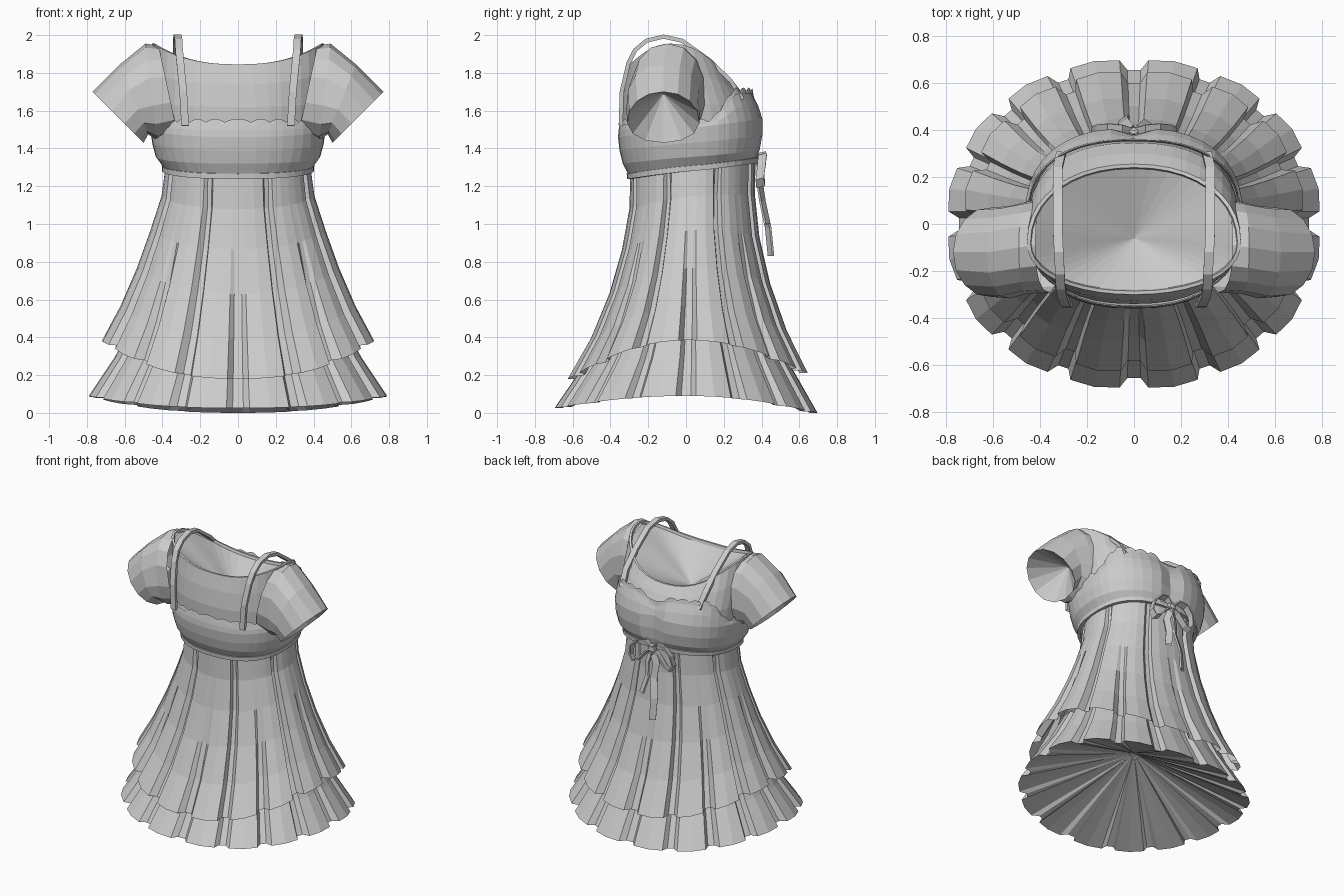
import bpy, bmesh, math
from mathutils import Vector
from math import sin, cos, pi, exp

if "Cube" in bpy.data.objects:
    bpy.data.objects.remove(bpy.data.objects["Cube"])


def make(name, verts, faces, mirror=False):
    me = bpy.data.meshes.new(name)
    me.from_pydata([tuple(v) for v in verts], [], faces)
    bm = bmesh.new()
    bm.from_mesh(me)
    bmesh.ops.recalc_face_normals(bm, faces=bm.faces)
    bm.to_mesh(me)
    bm.free()
    ob = bpy.data.objects.new(name, me)
    bpy.context.collection.objects.link(ob)
    if mirror:
        ob.modifiers.new("mirror", 'MIRROR')
    return ob


def loft(name, rings, apex=None, mirror=False):
    """Skin closed rings; apex closes the last ring with a fan."""
    n = len(rings[0])
    verts = [p for r in rings for p in r]
    faces = [(k*n+i, k*n+(i+1) % n, (k+1)*n+(i+1) % n, (k+1)*n+i)
             for k in range(len(rings)-1) for i in range(n)]
    if apex:
        b = (len(rings)-1)*n
        faces += [(b+i, b+(i+1) % n, len(verts)) for i in range(n)]
        verts.append(apex)
    return make(name, verts, faces, mirror)


def spow(v, p):
    return math.copysign(abs(v)**p, v)


def point(a, rx, yf, yb, z, cy=0.03, e=2.4, dip=0.0):
    """Point on a rounded body outline; yf is the bust side, yb the other."""
    c, s = spow(cos(a), 2/e), spow(sin(a), 2/e)
    x = rx*c
    y = cy + s*((yf-cy) if s > 0 else (cy-yb))
    if s > 0:
        y -= dip*exp(-(x/0.06)**2)
    return Vector((x, y, z))


def angles(n):
    return [2*pi*i/n for i in range(n)]


def tilt(a, zb, zf):
    return zb + (zf-zb)*(1+sin(a))/2


def saddle(a, zf, zs, zb, p=2.3):
    z = zf if sin(a) > 0 else zb
    return z + (zs-z)*abs(cos(a))**p


# Under-blouse with closed neckline
A = angles(40)
specs = [(.44, .36, -.335, .03, 1.45, 1.45, 1.45, 2.4),
         (.45, .345, -.34, .0, 1.61, 1.64, 1.62, 2.35),
         (.455, .30, -.325, -.04, 1.69, 1.80, 1.74, 2.25),
         (.455, .255, -.30, -.08, 1.75, 1.955, 1.845, 2.15),
         (.44, .24, -.285, -.08, 1.75, 1.955, 1.845, 2.15),
         (.435, .235, -.28, -.08, 1.73, 1.935, 1.825, 2.15)]
loft("blouse", [[point(a, rx, yf, yb, saddle(a, zf, zs, zb), cy, e) for a in A]
                for rx, yf, yb, cy, zf, zs, zb, e in specs], (0, -.06, 1.62))


# Short puffed sleeves with closed openings, wider towards the underside
def sleeve_ring(c, top, ry, n=14, e=2.4):
    return [Vector((c[0]+top[0]*spow(cos(b), 2/e),
                    c[1]+ry*(1-.12*cos(b))*spow(sin(b), 2/e),
                    c[2]+top[1]*spow(cos(b), 2/e))) for b in angles(n)]


loft("sleeve", [sleeve_ring((.37, -.09, 1.71), (.05, .235), .20),
                sleeve_ring((.46, -.10, 1.70), (.03, .255), .195),
                sleeve_ring((.55, -.12, 1.66), (.075, .185), .195),
                sleeve_ring((.635, -.12, 1.565), (.135, .135), .19, e=2.1)],
     (.47, -.12, 1.69), True)


# Overdress bodice with two bust cups
def edge(a):
    s = sin(a)
    if s <= 0:
        return 1.535
    t = min(1, max(0, (s-.2)/.5))
    x = .45*spow(cos(a), 2/2.4)
    return 1.535 + .165*t*t*(3-2*t) - .06*exp(-(x/.08)**2)


def top_point(a, z_off=0.0, out=0.0):
    return point(a, .45+out, .355+out, -.35-out, edge(a)+z_off)


loft("bodice", [
    [point(a, .39, .37, -.30, tilt(a, 1.25, 1.34)) for a in A],
    [point(a, .435, .395, -.335, tilt(a, 1.32, 1.39), dip=.02) for a in A],
    [point(a, .455, .41, -.352, tilt(a, 1.39, 1.47), dip=.03) for a in A],
    [point(a, .463, .41, -.36, tilt(a, 1.46, 1.56), dip=.035) for a in A],
    [point(a, .46, .388, -.357, (tilt(a, 1.46, 1.56)+edge(a))/2, dip=.02) for a in A],
    [top_point(a) for a in A]])

# Scalloped trim along the bodice edge
T = angles(180)
loft("scalloped_trim", [[top_point(a, -.012, .008) for a in T],
                        [top_point(a, .004+.018*abs(sin(15*a)), .002) for a in T],
                        [top_point(a, -.012, -.004) for a in T]])

# Waistband
loft("waistband", [[point(a, .39+o, .37+o, -.30-o, tilt(a, 1.25, 1.335)+dz) for a in A]
                   for o, dz in ((-.01, -.012), (.012, -.012), (.014, .016), (-.01, .022))])


# Pleated skirt layers; every other fold may be released lower down
PLEATS = 16
FOLD = ((.08, 0), (.17, .85), (.5, 1), (.83, .85), (.92, 0))


def pleat_ring(rx, yf, yb, zfun, depth, release=1.0):
    ring = []
    for k in range(PLEATS):
        for t, h in FOLD:
            a = 2*pi*(k+t)/PLEATS
            fold = k if t < .5 else k+1
            f = 1-depth*(1-h)*(1 if fold % 2 else release)
            cy = (yf+yb)/2
            ring.append(point(a, rx*f, cy+(yf-cy)*f, cy+(yb-cy)*f, zfun(a), cy, 2.12))
    return ring


upper = [(0, .385, .365, -.295, .04, 0), (.16, .405, .365, -.30, .08, 0),
         (.36, .465, .39, -.34, .09, .1), (.58, .54, .45, -.41, .09, .5),
         (.80, .63, .54, -.51, .09, .8), (1, .73, .655, -.635, .085, 1)]
loft("upper_skirt", [pleat_ring(rx, yf, yb, lambda a, u=u:
     (1-u)*tilt(a, 1.25, 1.335) + u*saddle(a, .21, .385, .18), d, rel)
     for u, rx, yf, yb, d, rel in upper])

lower = [(0, .55, .44, -.41, .06), (.5, .66, .56, -.54, .06), (1, .80, .705, -.705, .07)]
loft("lower_skirt", [pleat_ring(rx, yf, yb, lambda a, u=u:
     (1-u)*.5 + u*saddle(a, .0, .09, .025), d)
     for u, rx, yf, yb, d in lower], (0, 0, .37))


# Ribbons: straps, bow loops and tails
def ribbon(name, path, wide, thick, mirror=True):
    """Sweep a rectangle along the path; wide is its half axis, thick its half depth."""
    wide = Vector(wide)
    P = [Vector(p) for p in path]
    rings = []
    for i, p in enumerate(P):
        d = (P[min(i+1, len(P)-1)]-P[max(i-1, 0)]).normalized()
        t = d.cross(wide).normalized()*thick
        rings.append([p+wide+t, p-wide+t, p-wide-t, p+wide-t])
    return loft(name, rings, mirror=mirror)


ribbon("shoulder_strap", [(.28, -.345, 1.52), (.29, -.34, 1.70), (.305, -.305, 1.85),
                          (.312, -.27, 1.92), (.315, -.21, 1.97), (.32, -.12, 1.992),
                          (.325, -.02, 1.97), (.325, .12, 1.87), (.325, .235, 1.76),
                          (.31, .30, 1.66)], (.02, 0, 0), .011)
ribbon("bow_loop", [(.0, .385, 1.33), (.05, .40, 1.375), (.11, .405, 1.365), (.16, .40, 1.31),
                    (.175, .39, 1.24), (.15, .395, 1.20), (.11, .395, 1.22), (.05, .39, 1.29),
                    (0, .385, 1.32)], (0, .022, .006), .005)
ribbon("bow_tail_long", [(0, .39, 1.32), (-.03, .39, 1.22), (-.02, .405, 1.12),
                         (-.045, .435, .98), (-.04, .45, .83)], (.02, .012, 0), .006, False)
ribbon("bow_tail_short", [(0, .39, 1.32), (.04, .39, 1.22), (.03, .405, 1.12), (.06, .43, 1.0)],
       (.02, -.012, 0), .006, False)
loft("bow_knot", [[Vector((r*cos(b), .39+r*.7*sin(b), z)) for b in angles(8)]
                  for r, z in ((.012, 1.295), (.03, 1.31), (.03, 1.345), (.012, 1.36))],
     (0, .39, 1.362))
